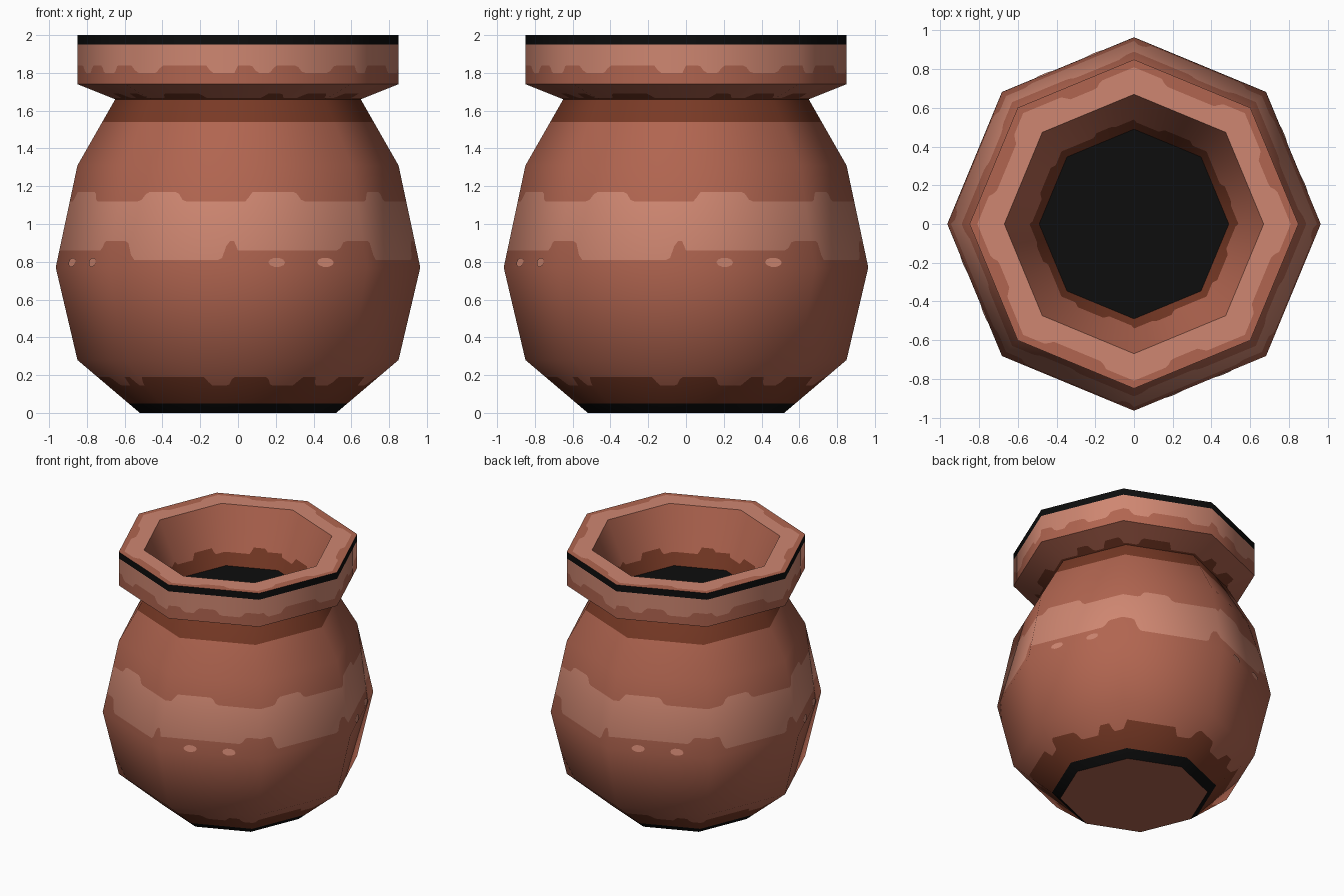
import bpy, math
from mathutils import Vector

if "Cube" in bpy.data.objects:
    bpy.data.objects.remove(bpy.data.objects["Cube"])


def material(name, rgb):
    m = bpy.data.materials.new(name)
    m.diffuse_color = (*rgb, 1)
    m.use_nodes = True
    m.node_tree.nodes["Principled BSDF"].inputs["Base Color"].default_value = m.diffuse_color
    return m


MATS = [material("black", (0.004, 0.004, 0.004)),
        material("dark_brown", (0.19, 0.042, 0.019)),
        material("terracotta", (0.44, 0.130, 0.080)),
        material("pale_clay", (0.62, 0.240, 0.165))]
BLACK, BROWN, CLAY, PALE = range(4)

# Pot profile (corner radius, height): outside from base to rim, then inside
P = [(.52, 0), (.85, .28), (.965, .77), (.85, 1.31), (.65, 1.66),
     (.85, 1.74), (.85, 2.0), (.67, 2.0), (.49, 1.6)]
SEGS = len(P) - 1
SIDES, PER_SIDE = 8, 32

# Glaze edges: (profile segment, stepped levels [(u, z)], colour above edge).
# u runs over two octagon sides, then the pattern repeats.
# On the flat rim top and the inner wall the level is a radius.
EDGES = [
    (0, [(0, .05)], BROWN),
    (0, [(0, .19), (.30, .145), (.60, .19), (.78, .145), (.98, .19), (1.66, .145), (1.90, .19)], CLAY),
    (2, [(0, .86), (.80, .91), (1.12, .81), (1.87, .91)], PALE),
    (2, [(0, 1.12), (.07, 1.17), (.49, 1.12), (1.18, 1.17), (1.49, 1.12)], CLAY),
    (3, [(0, 1.54)], BROWN),
    (4, [(0, 1.666), (.26, 1.69), (.46, 1.666), (.66, 1.69), (.92, 1.666), (1.18, 1.69), (1.60, 1.666)], CLAY),
    (5, [(0, 1.84), (.12, 1.80), (.28, 1.84), (.52, 1.80), (.80, 1.84), (1.06, 1.80), (1.28, 1.84), (1.72, 1.80)], PALE),
    (5, [(0, 1.95)], BLACK),
    (6, [(0, .81), (.30, .78), (.60, .81), (1.2, .78), (1.7, .81)], PALE),
    (7, [(0, .54), (.25, .55), (.5, .53), (1.2, .55), (1.6, .53)], BROWN),
]
START = {0: BLACK, 6: CLAY, 7: CLAY}      # colours that change at a profile corner


def level(steps, u):
    """Stepped edge with short sloped ramps."""
    u %= 2
    value = steps[0][1]
    for start, new in steps[1:]:
        f = min(max((u - start) / .05, 0), 1)
        value += (new - value) * f
    return value


def side_dir(u):
    """Point on a unit octagon and the smooth radial direction there."""
    k = math.floor(u)
    a, b = (math.radians(-90 + 45 * n) for n in (k, k + 1))
    d = Vector((math.cos(a), math.sin(a), 0)).lerp(Vector((math.cos(b), math.sin(b), 0)), u - k)
    return d


def point(seg, t, u):
    (r0, z0), (r1, z1) = P[seg], P[seg + 1]
    p = side_dir(u) * (r0 + (r1 - r0) * t)
    p.z = z0 + (z1 - z0) * t
    return p


def to_t(seg, value):
    axis = 0 if seg >= 6 else 1
    a, b = P[seg][axis], P[seg + 1][axis]
    return (value - a) / (b - a)


def seg_normal(s):
    return Vector((P[s + 1][1] - P[s][1], P[s][0] - P[s + 1][0])).normalized()


def corner_normal(s, other):
    """Profile normal at a corner, shared with the next segment if the bend is soft."""
    n = seg_normal(s)
    if 0 <= other < SEGS and n.dot(seg_normal(other)) > .5:
        n = (n + seg_normal(other)).normalized()
    return n


def normal(seg, t, u):
    n = corner_normal(seg, seg - 1).lerp(corner_normal(seg, seg + 1), t)
    d = side_dir(u).normalized() * n.x
    d.z = n.y
    return d.normalized()


def make(name, verts, faces, mats):
    me = bpy.data.meshes.new(name)
    me.from_pydata(verts, [], faces)
    for m in MATS:
        me.materials.append(m)
    for poly, m in zip(me.polygons, mats):
        poly.material_index = m
    ob = bpy.data.objects.new(name, me)
    bpy.context.collection.objects.link(ob)
    return me


# Pot: one strip of quads between each pair of neighbouring glaze edges / corners
us = [j / PER_SIDE for j in range(SIDES * PER_SIDE)]
N = len(us)
rows, strips, colour = [[(0, 0.0)] * N], [], BLACK
for s in range(SEGS):
    colour = START.get(s, colour)
    for seg, steps, after in EDGES:
        if seg == s:
            rows.append([(s, to_t(s, level(steps, u))) for u in us])
            strips.append((s, colour))
            colour = after
    rows.append([(s, 1.0)] * N)
    strips.append((s, colour))

verts = [point(s, t, u) for row in rows for (s, t), u in zip(row, us)]
faces, mats, normals = [], [], []
for i, (seg, col) in enumerate(strips):
    for j in range(N):
        k = (j + 1) % N
        corners = [(i, j), (i, k), (i + 1, k), (i + 1, j)]
        faces.append([r * N + c for r, c in corners])
        mats.append(col)
        for r, c in corners:
            s, t = rows[r][c]
            normals.append(normal(seg, t if s == seg else 0.0, us[c]))

# Base underneath and black floor inside
faces.append(list(range(N))[::-1])
mats.append(CLAY)
normals += [Vector((0, 0, -1))] * N
faces.append([len(strips) * N + j for j in range(N)])
mats.append(BLACK)
normals += [Vector((0, 0, 1))] * N

pot = make("pot", verts, faces, mats)
pot.polygons.foreach_set("use_smooth", [True] * len(faces))
pot.normals_split_custom_set(normals)

# Small pale glaze spots under the band, two on every second side
verts, faces = [], []
for side in range(0, SIDES, 2):
    for u0 in (.30, .68):
        base = len(verts)
        for n in range(10):
            a = math.tau * n / 10
            u = side + u0 + .065 * math.cos(a)
            p = point(2, to_t(2, .797 + .025 * math.sin(a)), u)
            verts.append(p + side_dir(side + .5).normalized() * .004)
        faces.append(list(range(base, base + 10)))
make("glaze_spots", verts, faces, [PALE] * len(faces))
